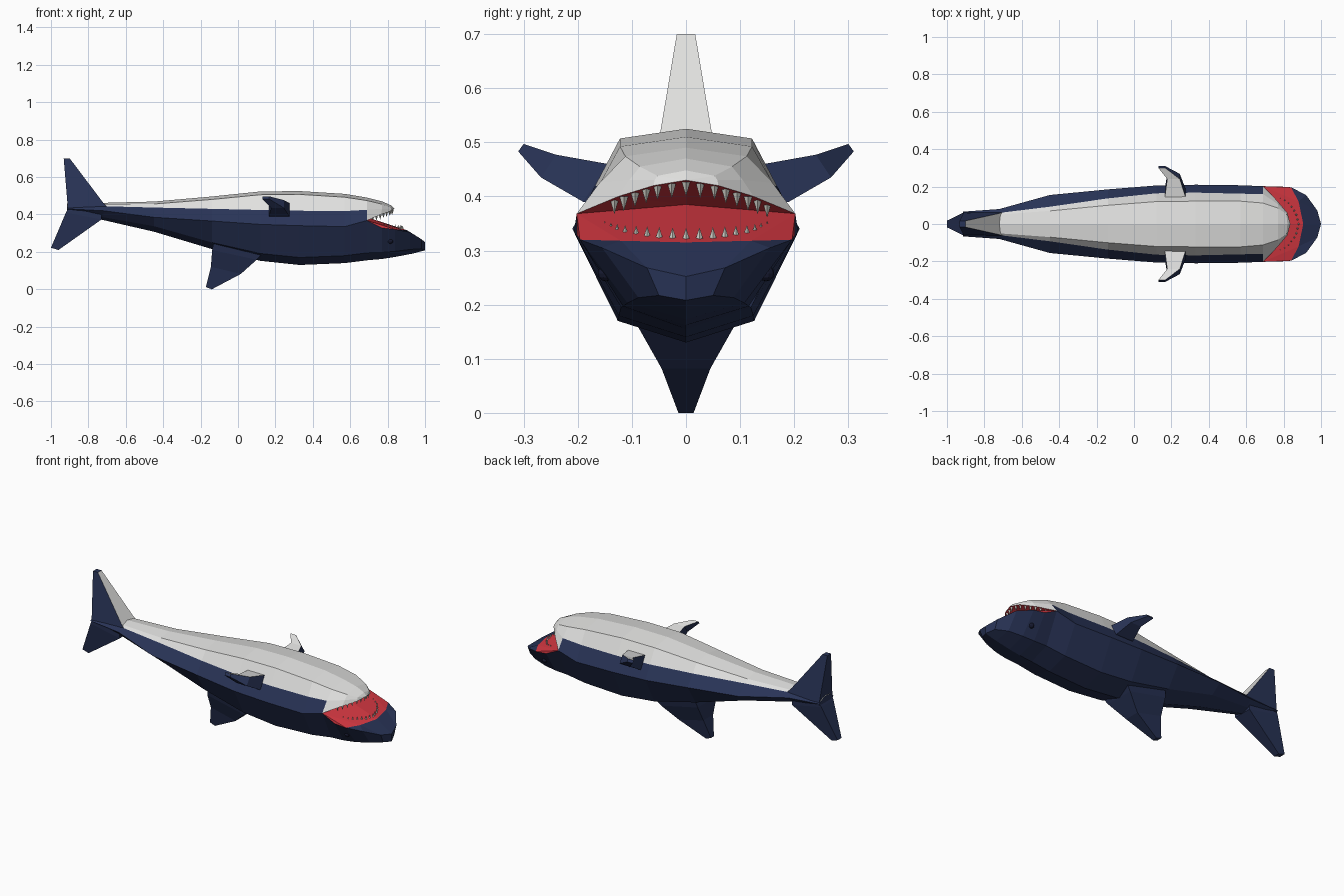
import bpy, bmesh, math
from mathutils import Vector

if "Cube" in bpy.data.objects:
    bpy.data.objects.remove(bpy.data.objects["Cube"])


def material(name, rgb):
    m = bpy.data.materials.new(name)
    m.diffuse_color = (*rgb, 1)
    m.use_nodes = True
    m.node_tree.nodes["Principled BSDF"].inputs["Base Color"].default_value = m.diffuse_color
    return m


NAVY, WHITE, RED, TOOTH, BLACK = range(5)
MATS = [material("navy back", (0.022, 0.034, 0.095)),
        material("pale belly", (0.75, 0.75, 0.74)),
        material("mouth red", (0.68, 0.04, 0.055)),
        material("tooth white", (0.68, 0.68, 0.62)),
        material("eye dark", (0.008, 0.01, 0.03))]


def make(name, faces, mirror=True, recalc=True):
    """faces: list of (points, colour); optionally mirrored across y = 0."""
    bm = bmesh.new()
    for s in ((1, -1) if mirror else (1,)):
        for pts, col in faces:
            pts = pts if s == 1 else pts[::-1]
            f = bm.faces.new([bm.verts.new((p[0], p[1] * s, p[2])) for p in pts])
            f.material_index = col
    bmesh.ops.remove_doubles(bm, verts=bm.verts, dist=0.0005)
    if recalc:
        bmesh.ops.recalc_face_normals(bm, faces=bm.faces)
    me = bpy.data.meshes.new(name)
    bm.to_mesh(me)
    bm.free()
    for m in MATS:
        me.materials.append(m)
    ob = bpy.data.objects.new(name, me)
    bpy.context.collection.objects.link(ob)
    return ob


def strips(rows, cols):
    """Quads between successive rows; cols gives a colour per strip."""
    out = []
    for a, b in zip(rows, rows[1:]):
        for j, c in enumerate(cols):
            out.append(([a[j], b[j], b[j + 1], a[j + 1]], c))
    return out


# body: half rings from belly (on top) to back (underneath)
def ring(x, zt, zs, zm, zb, w1, w):
    k = w / 0.21
    zr = zt - 0.018 * k
    t = (zr - zs) / (zr - zm)
    return [(x, 0, zt), (x, w1, zr), (x, w1 + (w - w1) * t, zs),
            (x, w, zm), (x, 0.6 * w, zb + 0.04 * k), (x, 0, zb)]


body = [ring(*s) for s in (
    (-0.915, 0.458, 0.440, 0.43, 0.405, 0.035, 0.066),
    (-0.72, 0.462, 0.444, 0.42, 0.37, 0.05, 0.08),
    (-0.45, 0.469, 0.437, 0.385, 0.308, 0.07, 0.155),
    (-0.14, 0.496, 0.430, 0.365, 0.215, 0.10, 0.185),
    (0.12, 0.523, 0.424, 0.347, 0.152, 0.12, 0.206),
    (0.33, 0.525, 0.420, 0.34, 0.13, 0.122, 0.21),
    (0.57, 0.510, 0.418, 0.335, 0.14, 0.122, 0.207))]
neck = [(0.69, 0, 0.490), (0.69, 0.112, 0.474), (0.69, 0.16, 0.425),
        (0.69, 0.202, 0.368), (0.69, 0.12, 0.195), (0.69, 0, 0.155)]
faces = strips(body + [neck], [WHITE, WHITE, NAVY, NAVY, NAVY])
faces.append((body[0], NAVY))

# pale jaw
jaw = [neck[:4],
       [(0.77, 0, 0.470), (0.77, 0.085, 0.455), (0.77, 0.105, 0.43), (0.765, 0.125, 0.40)],
       [(0.82, 0, 0.448), (0.815, 0.053, 0.438), (0.818, 0.058, 0.43), (0.82, 0.06, 0.42)]]
tip = (0.836, 0, 0.43)
faces += strips(jaw, [WHITE] * 3)
faces += [([jaw[2][0], jaw[2][1], tip], WHITE),
          ([jaw[2][1], jaw[2][2], jaw[2][3], tip], WHITE)]

# dark snout
snout = [neck[3:],
         [(0.77, 0.201, 0.328), (0.77, 0.116, 0.197), (0.77, 0, 0.162)],
         [(0.84, 0.196, 0.320), (0.84, 0.108, 0.203), (0.84, 0, 0.173)],
         [(0.92, 0.155, 0.305), (0.92, 0.088, 0.213), (0.93, 0, 0.190)],
         [(0.98, 0.072, 0.268), (0.98, 0.05, 0.217), (1.0, 0, 0.208)]]
nose = (1.0, 0, 0.252)
faces += strips(snout, [NAVY, NAVY])
faces.append(([snout[4][0], nose, snout[4][2], snout[4][1]], NAVY))

# snout rim and red mouth lining
g0, g1, g2 = snout[2][0], (0.88, 0.12, 0.318), (0.905, 0, 0.315)
faces += [([g0, snout[3][0], g1], NAVY),
          ([g1, snout[3][0], snout[4][0]], NAVY),
          ([g1, snout[4][0], nose, g2], NAVY)]
hinge, throat, corner = neck[3], (0.69, 0, 0.385), snout[1][0]
faces += [([hinge, corner, g0], RED), ([hinge, g0, g1], RED),
          ([hinge, g1, g2, throat], RED),
          ([hinge, throat, jaw[1][3]], RED),
          ([throat, jaw[2][3], jaw[1][3]], RED),
          ([throat, tip, jaw[2][3]], RED)]
make("shark_body", faces)


# fins: lofted four-sided blocks
def loft(name, rows, cols, mirror=False):
    """rows: four corners each; cols: colours of the four sides."""
    f = [([r[0], r[1], r[2], r[3]], NAVY) for r in (rows[0], rows[-1])]
    f += strips([r + r[:1] for r in rows], cols)
    return make(name, f, mirror)


def block(rear, front, hw):
    """Cross-section between a rear and a front (x, z) point."""
    return [(rear[0], -hw, rear[1]), (front[0], -hw, front[1]),
            (front[0], hw, front[1]), (rear[0], hw, rear[1])]


loft("tail_upper_lobe", [block((-0.91, 0.42), (-0.70, 0.44), 0.062),
                         block((-0.912, 0.46), (-0.72, 0.462), 0.057),
                         block((-0.932, 0.70), (-0.90, 0.70), 0.017)],
     [NAVY, WHITE, NAVY, NAVY])
loft("tail_lower_lobe", [block((-0.91, 0.43), (-0.73, 0.43), 0.06),
                         block((-0.92, 0.41), (-0.73, 0.373), 0.057),
                         block((-1.0, 0.222), (-0.96, 0.21), 0.018)], [NAVY] * 4)
loft("back_fin", [block((-0.13, 0.25), (0.13, 0.19), 0.10),
                  block((-0.138, 0.21), (0.10, 0.158), 0.088),
                  block((-0.145, 0.12), (0.015, 0.082), 0.045),
                  block((-0.172, 0.012), (-0.14, 0.0), 0.014)], [NAVY] * 4)


def fin_row(x0, x1, top, low):
    return [(x0, *top), (x1, *top), (x1, *low), (x0, *low)]


def thick_row(x0, x1, top, low):
    return fin_row(x0, x1, top, low)


loft("side_fins", [thick_row(0.165, 0.275, (0.12, 0.455), (0.15, 0.385)),
                   thick_row(0.165, 0.275, (0.145, 0.46), (0.19, 0.39)),
                   thick_row(0.178, 0.245, (0.24, 0.477), (0.268, 0.435)),
                   thick_row(0.13, 0.166, (0.30, 0.497), (0.31, 0.483))],
     [WHITE, NAVY, NAVY, NAVY], True)


# teeth: small pyramids spaced along each gum line
def along(path, t):
    segs = [(Vector(a), Vector(b)) for a, b in zip(path, path[1:])]
    d = t * sum((b - a).length for a, b in segs)
    for a, b in segs:
        n = (b - a).length
        if d <= n:
            break
        d -= n
    return a.lerp(b, min(d / n, 1))


def teeth(name, half_path, count, height):
    path = half_path + [(p[0], -p[1], p[2]) for p in half_path[-2::-1]]
    f = []
    for i in range(count):
        c = along(path, i / (count - 1))
        base = [c + Vector((0.008 * math.cos(a), 0.008 * math.sin(a), 0))
                for a in (k * math.pi / 2 for k in range(4))]
        apex = c + Vector((0, 0, height))
        f += [([base[k], base[(k + 1) % 4], apex], TOOTH) for k in range(4)]
        f.append((base[::-1], TOOTH))
    make(name, f, False)


teeth("upper_teeth", [(0.72, 0.15, 0.388), (0.76, 0.115, 0.40),
                      (0.81, 0.055, 0.42), (0.825, 0, 0.427)], 15, -0.027)
teeth("lower_teeth", [(0.76, 0.15, 0.329), (0.82, 0.12, 0.323),
                      (0.865, 0.06, 0.319), (0.88, 0, 0.317)], 17, 0.025)

# eyes
for side in (1, -1):
    bpy.ops.mesh.primitive_uv_sphere_add(segments=10, ring_count=6, radius=0.015,
                                         location=(0.815, 0.148 * side, 0.258))
    bpy.context.object.name = "eye"
    bpy.context.object.data.materials.append(MATS[BLACK])
